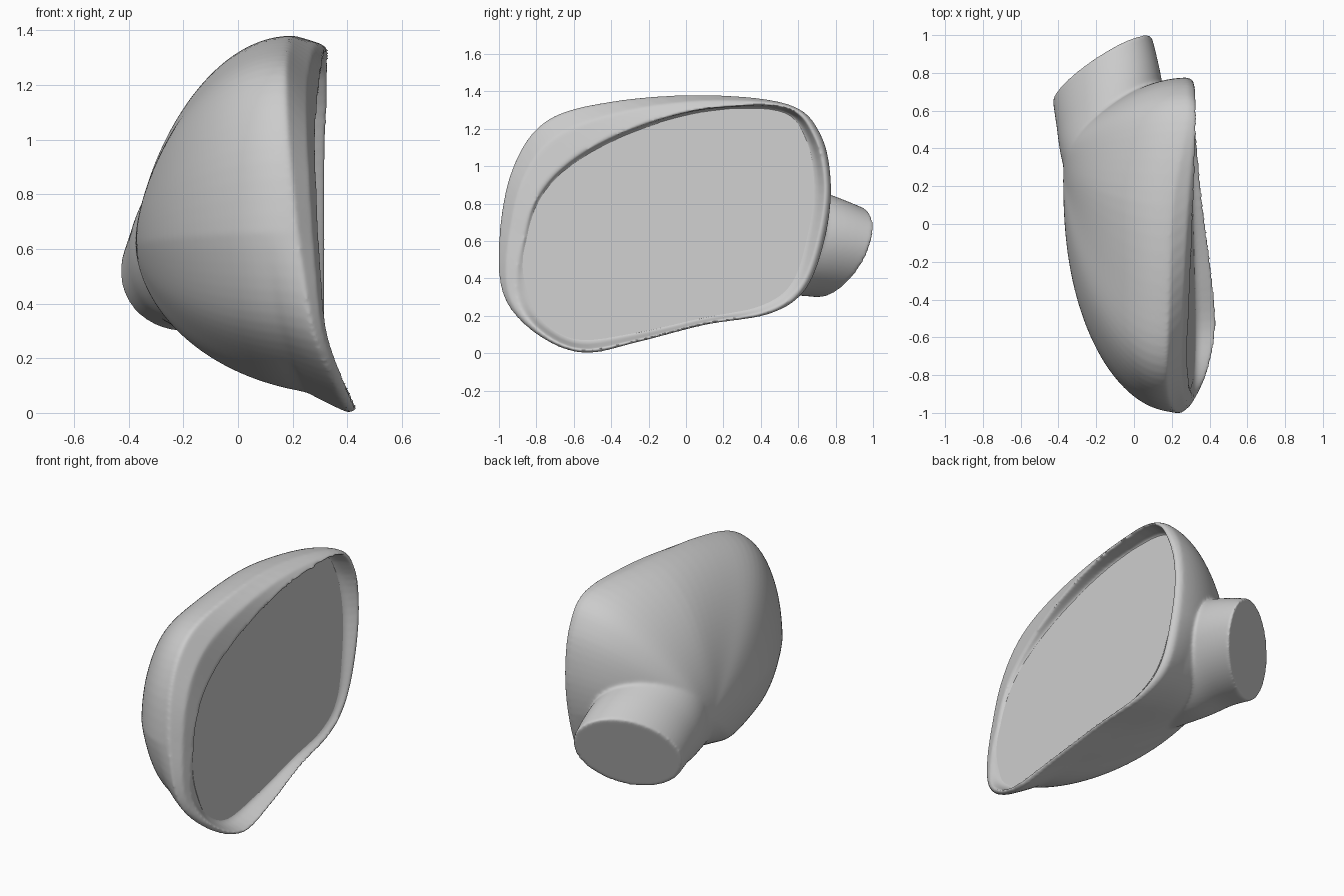
import bpy, bmesh, math

cube = bpy.data.objects.get("Cube")
if cube:
    bpy.data.objects.remove(cube, do_unlink=True)

grey = bpy.data.materials.new("light_grey")
grey.use_nodes = True
colour = (0.6, 0.6, 0.6, 1)
grey.diffuse_color = colour
grey.node_tree.nodes["Principled BSDF"].inputs["Base Color"].default_value = colour


def spline(points, steps, closed):
    """Smooth curve through points of any dimension."""
    n = len(points)
    pick = (lambda i: points[i % n]) if closed else (lambda i: points[min(max(i, 0), n - 1)])
    out = []
    for i in range(n if closed else n - 1):
        for k in range(steps):
            t = k / steps
            out.append([0.5 * (2 * b + (c - a) * t + (2 * a - 5 * b + 4 * c - d) * t * t
                               + (3 * b - a - 3 * c + d) * t ** 3)
                        for a, b, c, d in zip(pick(i - 1), pick(i), pick(i + 1), pick(i + 2))])
    return out if closed else out + [list(points[-1])]


def loft(bm, rings):
    """Skin a list of equal rings and cap both ends."""
    loops = [[bm.verts.new(p) for p in ring] for ring in rings]
    for lower, upper in zip(loops, loops[1:]):
        for i in range(len(lower)):
            j = (i + 1) % len(lower)
            bm.faces.new((lower[i], lower[j], upper[j], upper[i]))
    bm.faces.new(loops[0][::-1])
    bm.faces.new(loops[-1])


def finish(bm, name):
    bmesh.ops.recalc_face_normals(bm, faces=bm.faces)
    mesh = bpy.data.meshes.new(name)
    bm.to_mesh(mesh)
    bm.free()
    mesh.materials.append(grey)
    obj = bpy.data.objects.new(name, mesh)
    bpy.context.collection.objects.link(obj)
    bpy.ops.object.select_all(action="DESELECT")
    obj.select_set(True)
    bpy.context.view_layer.objects.active = obj
    bpy.ops.object.shade_smooth_by_angle(angle=math.radians(35))
    return obj


def mix(a, b, t):
    return a + (b - a) * t


def clamp(v):
    return min(max(v, 0), 1)


def glass_x(y, z):
    return 0.29 - 0.01 * (y + 0.86) - 0.08 * (z - 0.5)


# Housing outline (y, z, x), glass outline (y, z) and lip height x
outline = [
    (-.55, 0, .42, -.57, .07, .43), (-.25, .06, .4, -.25, .11, .41),
    (.1, .15, .355, .1, .19, .365), (.45, .21, .32, .4, .26, .33),
    (.64, .34, .3, .56, .38, .315), (.74, .6, .3, .64, .62, .315),
    (.775, .9, .3, .68, .9, .315), (.72, 1.17, .3, .64, 1.15, .325),
    (.55, 1.33, .3, .5, 1.3, .33), (.1, 1.38, .22, .1, 1.3, .315),
    (-.4, 1.345, .2, -.3, 1.18, .295), (-.75, 1.24, .19, -.62, 1, .28),
    (-.93, .98, .2, -.8, .79, .285), (-1, .6, .24, -.865, .5, .3),
    (-.975, .3, .29, -.83, .3, .32), (-.8, .1, .37, -.75, .16, .385)]
curve = spline(outline, 6, True)

# Front of the housing: glass seat, hollow inner wall, rounded lip
seat, wall, lip, edge = [], [], [], []
for y, z, x, gy, gz, lx in curve:
    gx = glass_x(gy, gz)
    inset = 0.3 + 0.63 * clamp((lx - x - 0.01) / 0.06)
    ly, lz = mix(y, gy, inset), mix(z, gz, inset)
    seat.append((gx, gy, gz))
    wall.append((mix(lx, gx, 0.75), mix(ly, gy, 0.6), mix(lz, gz, 0.6)))
    lip.append((lx + 0.005, ly, lz))
    edge.append((mix(x, lx, 0.7), mix(y, ly, 0.4), mix(z, lz, 0.4)))
rings = [seat, wall, lip, edge]

# Bowl-shaped back of the housing, leaning towards the arm as it deepens,
# with a drooping flange below
back_x = -0.375
for step in range(33):
    angle = math.radians(88.5) * step / 32
    depth, cosine = math.sin(angle), math.cos(angle)
    ring = []
    for y, z, x, *_ in curve:
        dy, dz = y - 0.12, z - 0.65
        rise = dz * dz / (dy * dy + dz * dz)
        below, behind = clamp(-dz / 0.65), clamp(dy / 0.65)
        power = 0.78 + 0.5 * rise + 0.8 * rise * (1 - rise)
        power = mix(mix(power, 1.1, below), 0.9 + 0.75 * cosine, behind)
        scale = cosine ** power * (1 - 0.1 * below * clamp(depth / 0.2))
        ring.append((mix(x - 0.015, back_x, depth),
                     0.12 + 0.15 * depth ** 2 + dy * scale,
                     0.65 - 0.03 * depth ** 2 + dz * scale))
    rings.append(ring)

# Mounting arm: centre x, y, z, half width, half height, shear, slant, tilt
arm = [(-.08, .1, .62, .24, .32, 0, 0, 0), (-.1, .38, .62, .285, .33, .1, .05, .05),
       (-.13, .63, .59, .28, .28, .4, .1, .2), (-.167, .82, .54, .263, .24, .62, .1, .35)]
arm_rings = []
for cx, cy, cz, hx, hz, shear, slant, tilt in spline(arm, 6, False):
    ring = []
    for i in range(64):
        a = math.tau * i / 64
        dx, dz = hx * math.cos(a), hz * math.sin(a)
        ring.append((cx + dx, cy + dx * shear + dz * tilt, cz + dx * slant + dz))
    arm_rings.append(ring)

bm = bmesh.new()
loft(bm, rings)
loft(bm, arm_rings)
housing = finish(bm, "mirror_housing_with_arm")

# Fuse arm and housing into one soft surface
fuse = housing.modifiers.new("fuse", "REMESH")
fuse.mode = "VOXEL"
fuse.voxel_size = 0.009
fuse.use_smooth_shade = True
soften = housing.modifiers.new("soften", "SMOOTH")
soften.factor = 0.5
soften.iterations = 12

# Mirror glass: thin flat plate on the seat
bm = bmesh.new()
loft(bm, [[(x + lift, mix(y, -0.1, -0.01), mix(z, 0.7, -0.01)) for x, y, z in seat]
          for lift in (-0.003, 0.005)])
finish(bm, "mirror_glass")
